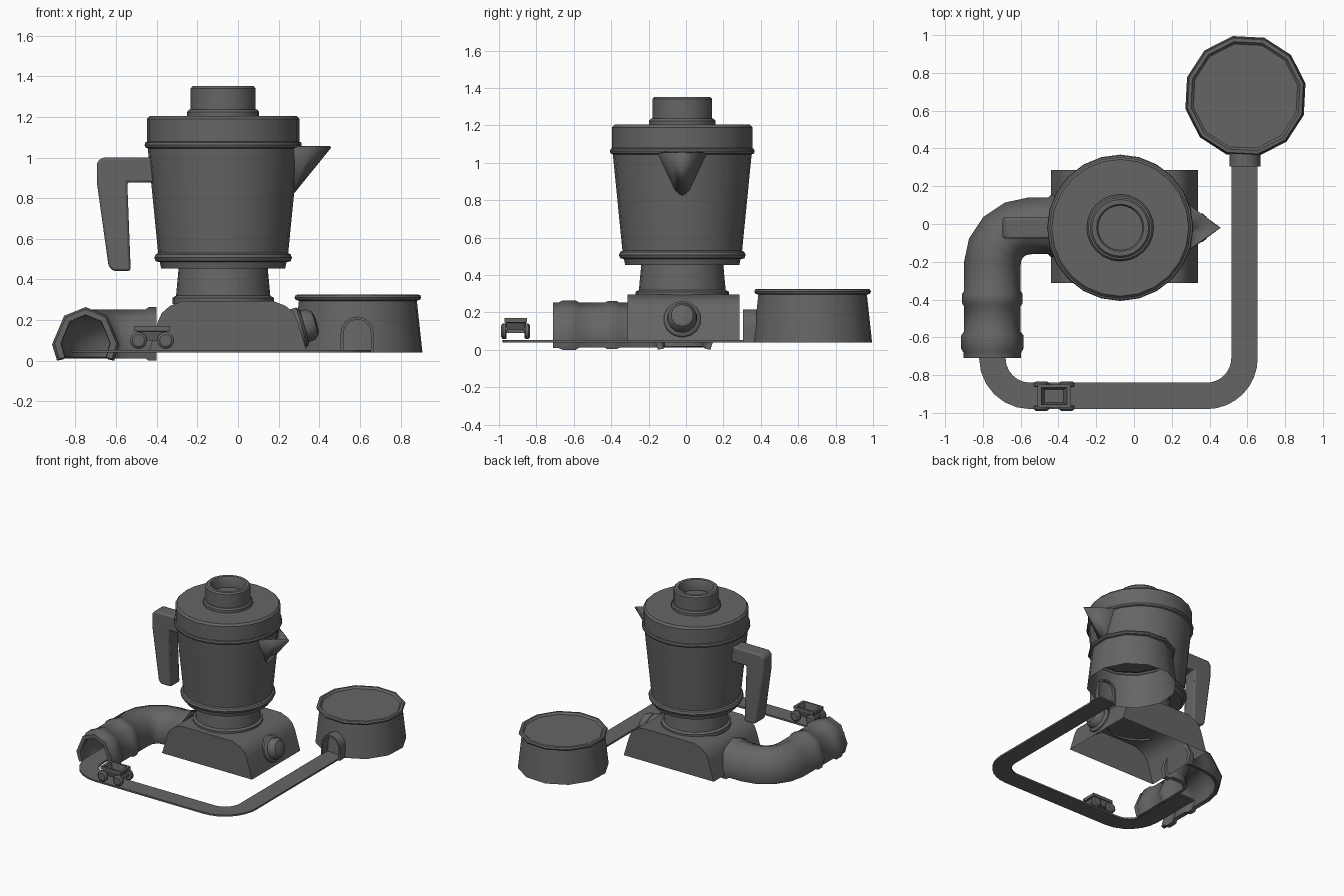
import bpy, bmesh, math
from mathutils import Matrix, Vector

if "Cube" in bpy.data.objects:
    bpy.data.objects.remove(bpy.data.objects["Cube"])

grey = bpy.data.materials.new("dark_grey")
grey.diffuse_color = (0.13, 0.13, 0.13, 1)
grey.use_nodes = True
grey.node_tree.nodes["Principled BSDF"].inputs["Base Color"].default_value = grey.diffuse_color


def finish(name, bm, angle=35, bevel=0, solid=0):
    bmesh.ops.recalc_face_normals(bm, faces=bm.faces)
    me = bpy.data.meshes.new(name)
    bm.to_mesh(me)
    bm.free()
    ob = bpy.data.objects.new(name, me)
    bpy.context.collection.objects.link(ob)
    me.materials.append(grey)
    if solid:
        m = ob.modifiers.new("thickness", 'SOLIDIFY')
        m.thickness = solid
    if bevel:
        m = ob.modifiers.new("bevel", 'BEVEL')
        m.width, m.segments = bevel, 2
    bpy.ops.object.select_all(action='DESELECT')
    ob.select_set(True)
    bpy.context.view_layer.objects.active = ob
    bpy.ops.object.shade_smooth_by_angle(angle=math.radians(angle))
    return ob


def lathe(name, profile, matrix, sides=24, turn=0, angle=35):
    """Spin (radius, height) points round the local z axis."""
    bm = bmesh.new()
    rings = []
    for r, z in profile:
        if r == 0:
            rings.append([bm.verts.new((0, 0, z))] * sides)
        else:
            a = [turn + 2 * math.pi * i / sides for i in range(sides)]
            rings.append([bm.verts.new((r * math.cos(t), r * math.sin(t), z)) for t in a])
    for lo, hi in zip(rings, rings[1:]):
        for i in range(sides):
            j = (i + 1) % sides
            bm.faces.new(dict.fromkeys((lo[i], lo[j], hi[j], hi[i])))
    bm.transform(matrix)
    return finish(name, bm, angle)


def sweep(name, path, section, zc=0, angle=35):
    """Carry an upright (across, height) section along (x, y, scale) stations."""
    bm = bmesh.new()
    rings = []
    for i, (x, y, s) in enumerate(path):
        a, b = path[max(i - 1, 0)], path[min(i + 1, len(path) - 1)]
        t = Vector((b[0] - a[0], b[1] - a[1])).normalized()
        rings.append([bm.verts.new((x + t.y * u * s, y - t.x * u * s, zc + v * s)) for u, v in section])
    n = len(section)
    for lo, hi in zip(rings, rings[1:]):
        for i in range(n):
            bm.faces.new((lo[i], lo[(i + 1) % n], hi[(i + 1) % n], hi[i]))
    bm.faces.new(rings[0])
    bm.faces.new(rings[-1])
    return finish(name, bm, angle)


def prism(name, outline, y0, y1, bevel=0, skip_bottom=False):
    """Extrude an (x, z) outline along y."""
    bm = bmesh.new()
    a, b = [[bm.verts.new((x, y, z)) for x, z in outline] for y in (y0, y1)]
    bm.faces.new(a)
    bm.faces.new(b)
    n = len(a)
    for i in range(n - 1 if skip_bottom else n):
        bm.faces.new((a[i], a[(i + 1) % n], b[(i + 1) % n], b[i]))
    return finish(name, bm, 35, bevel)


def arc(cx, cy, r, a0, a1, n):
    ts = [math.radians(a0 + (a1 - a0) * i / n) for i in range(n + 1)]
    return [(cx + r * math.cos(t), cy + r * math.sin(t), 1) for t in ts]


def box(bm, size, loc):
    bmesh.ops.create_cube(bm, size=1, matrix=Matrix.Translation(loc) @ Matrix.Diagonal((*size, 1)))


axis = Matrix.Translation((-0.073, -0.02, 0))

# Base: rounded shell, open underneath
half = [(0.39, 0.04), (0.345, 0.19), (0.325, 0.235), (0.285, 0.27), (0.22, 0.295)]
outline = [(-0.05 - x, z) for x, z in half] + [(-0.05 + x, z) for x, z in reversed(half)]
prism("base", outline, -0.312, 0.285, skip_bottom=True)

# Neck between base and jug
lathe("neck", [(0.25, 0.28), (0.25, 0.31), (0.232, 0.32), (0.217, 0.48)], axis)

# Jug with bottom and top bands
lathe("jug", [(0, 0.455), (0.305, 0.455), (0.312, 0.485), (0.332, 0.49), (0.339, 0.507),
              (0.332, 0.524), (0.32, 0.53), (0.371, 1.045), (0.383, 1.05), (0.387, 1.062),
              (0.383, 1.075), (0.37, 1.08), (0, 1.08)], axis)

# Lid
lathe("lid", [(0, 1.07), (0.375, 1.07), (0.375, 1.19), (0.362, 1.205), (0, 1.205)], axis)

# Hollow cap on the lid
lathe("cap", [(0.177, 1.2), (0.177, 1.225), (0.168, 1.236), (0.16, 1.237), (0.16, 1.34),
              (0.15, 1.352), (0.125, 1.352), (0.117, 1.34), (0.117, 1.27), (0, 1.27)], axis)

# Handle
prism("handle", [(-0.40, 1.0), (-0.67, 1.0), (-0.695, 0.975), (-0.695, 0.88), (-0.637, 0.465),
                 (-0.615, 0.442), (-0.528, 0.442), (-0.545, 0.878), (-0.40, 0.878)],
      -0.077, 0.037, bevel=0.012)

# Spout: pointed open lip
bm = bmesh.new()
tip, low = bm.verts.new((0.45, -0.02, 1.057)), bm.verts.new((0.262, -0.02, 0.825))
for s in (-1, 1):
    rim = bm.verts.new((0.27, -0.02 + s * 0.122, 1.057))
    mid = bm.verts.new((0.365, -0.02 + s * 0.055, 1.057))
    side = bm.verts.new((0.27, -0.02 + s * 0.035, 0.86))
    for f in ((tip, mid, low), (mid, side, low), (mid, rim, side)):
        bm.faces.new(f)
finish("spout", bm, 40, solid=0.012)

# Knob on the sloping end of the base
lathe("knob", [(0.1, -0.02), (0.1, 0.02), (0.088, 0.032), (0.08, 0.034), (0.078, 0.065),
               (0.06, 0.088), (0.03, 0.096), (0, 0.098)],
      Matrix.Translation((0.295, -0.02, 0.16)) @ Matrix.Rotation(math.radians(74), 4, 'Y'), 14)

# Arched pipe with raised bands
right = [(0.128, -0.118), (0.15, -0.045), (0.096, 0.083), (0, 0.122)]
inner = [(0.100, -0.112), (0.119, -0.042), (0.076, 0.062), (0, 0.094)]
section = right + [(-u, v) for u, v in reversed(right[:3])]
section += [(-u, v) for u, v in inner] + list(reversed(inner[:3]))
path = [(-0.40, -0.01, 1.1), (-0.44, -0.01, 1.1), (-0.455, -0.01, 1)]
path += arc(-0.55, -0.21, 0.2, 90, 180, 4)
path += [(-0.75, y, s) for y, s in ((-0.355, 1), (-0.37, 1.07), (-0.42, 1.07), (-0.435, 1),
                                    (-0.57, 1), (-0.59, 1.1), (-0.66, 1.1), (-0.68, 1.02),
                                    (-0.71, 1.02))]
sweep("pipe", path, section, 0.13, 60)

# Flat track from pipe to tank
path = [(-0.75, -0.3, 1)] + arc(-0.55, -0.71, 0.2, 180, 270, 6)
path += arc(0.385, -0.71, 0.2, 270, 360, 8) + [(0.585, 0.4, 1)]
sweep("track", path, [(-0.07, 0.04), (0.07, 0.04), (0.07, 0.053), (-0.07, 0.053)])

# Round tank, open underneath, with a rolled rim
lathe("tank", [(0.325, 0.04), (0.297, 0.295), (0.313, 0.3), (0.319, 0.312), (0.313, 0.324),
               (0.295, 0.326), (0.282, 0.312), (0, 0.312)],
      Matrix.Translation((0.59, 0.677, 0)), 12, math.radians(12))

# Arched doorway where the track meets the tank
def arch(r):
    pts = [(r * math.cos(t * math.pi / 8), 0.135 + r * math.sin(t * math.pi / 8)) for t in range(9)]
    return [(r, 0.04)] + pts + [(-r, 0.04)]
sweep("doorway", [(0.587, 0.305, 1), (0.587, 0.40, 1)], arch(0.082) + arch(0.068)[::-1])

# Cart: open tub, rim, axles and wheels
cx, cy = -0.423, -0.911
bm = bmesh.new()
rings = []
for hx, hy, z in ((0.055, 0.042, 0.1), (0.075, 0.055, 0.145), (0.088, 0.06, 0.147),
                  (0.088, 0.06, 0.17), (0.068, 0.045, 0.17), (0.05, 0.035, 0.115)):
    rings.append([bm.verts.new((cx + sx * hx, cy + sy * hy, z))
                  for sx, sy in ((-1, -1), (1, -1), (1, 1), (-1, 1))])
for lo, hi in zip(rings, rings[1:]):
    for i in range(4):
        bm.faces.new((lo[i], lo[(i + 1) % 4], hi[(i + 1) % 4], hi[i]))
bm.faces.new(rings[0])
bm.faces.new(rings[-1])
finish("cart_tub", bm)
for i, sx in enumerate((-1, 1)):
    bm = bmesh.new()
    box(bm, (0.02, 0.13, 0.02), (cx + sx * 0.067, cy, 0.1))
    finish(f"cart_axle_{i}", bm)
    for j, sy in enumerate((-1, 1)):
        lathe(f"cart_wheel_{i}{j}", [(0, 0), (0.036, 0), (0.042, 0.006), (0.042, 0.02), (0.03, 0.03), (0, 0.03)],
              Matrix.Translation((cx + sx * 0.067, cy + sy * 0.048, 0.1))
              @ Matrix.Rotation(-sy * math.pi / 2, 4, 'X'), 12)
